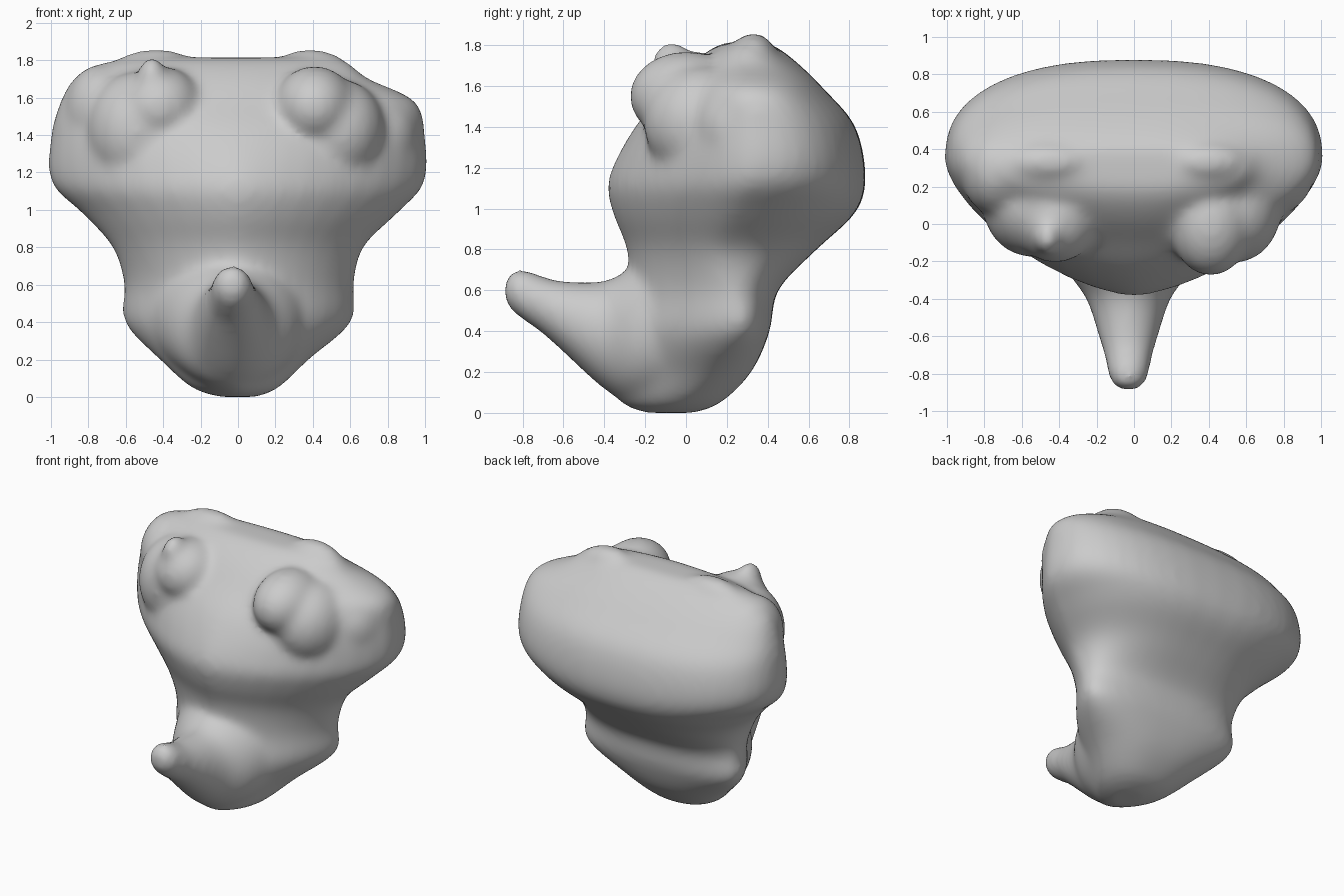
import bpy, bmesh, math
from mathutils import Matrix, Vector

cube = bpy.data.objects.get("Cube")
if cube:
    bpy.data.objects.remove(cube, do_unlink=True)

SIDES = 40
bm = bmesh.new()


def blend(a, b, c, d, t):
    """Smooth interpolation between rows b and c."""
    return [q + t / 2 * (r - p + t * (2 * p - 5 * q + 4 * r - s + t * (3 * (q - r) + s - p)))
            for p, q, r, s in zip(a, b, c, d)]


def refine(rows, steps=4):
    out = []
    for i in range(len(rows) - 1):
        a, d = rows[max(i - 1, 0)], rows[min(i + 2, len(rows) - 1)]
        out += [blend(a, rows[i], rows[i + 1], d, k / steps) for k in range(steps)]
    return out + [list(rows[-1])]


def loft(rings):
    loops = [[bm.verts.new(p) for p in ring] for ring in rings]
    for a, b in zip(loops, loops[1:]):
        for i in range(SIDES):
            j = (i + 1) % SIDES
            bm.faces.new((a[i], a[j], b[j], b[i]))
    bm.faces.new(loops[0][::-1])
    bm.faces.new(loops[-1])


def trunk_ring(row):
    z, left, right, front, back, mid = row
    # wedge-shaped front that rounds out towards the top, boxier back
    wedge = 1.3 - 0.25 * min(max((z - 1.2) / 0.4, 0), 1)
    ring = []
    for i in range(SIDES):
        a = math.tau * i / SIDES
        c, s = math.cos(a), math.sin(a)
        e = 0.82 if s > 0 else wedge
        x = math.copysign(abs(c) ** e, c) * (right if c > 0 else left)
        y = mid + math.copysign(abs(s) ** e, s) * (back - mid if s > 0 else mid - front)
        ring.append((x, y, z))
    return ring


def horn_ring(row):
    y, half, low, high = row
    return [(-0.03 + half * math.cos(math.tau * i / SIDES), y,
             (low + high) / 2 + (high - low) / 2 * math.sin(math.tau * i / SIDES))
            for i in range(SIDES)]


def lump(x, y, z, rx, ry, rz, tilt=0):
    m = (Matrix.Translation(Vector((x, y, z))) @ Matrix.Rotation(tilt, 4, "Y")
         @ Matrix.Diagonal((rx, ry, rz, 1)))
    bmesh.ops.create_uvsphere(bm, u_segments=24, v_segments=16, radius=1, matrix=m)


# Trunk: height, left and right width, front, back, depth of widest point
loft([trunk_ring(r) for r in refine([
    (0, .1, .1, -.2, .04, -.08),
    (.05, .25, .22, -.32, .17, -.04),
    (.2, .42, .38, -.34, .32, .1),
    (.4, .61, .61, -.33, .41, .25),
    (.6, .61, .62, -.28, .45, .22),
    (.8, .67, .67, -.29, .64, .18),
    (.98, .83, .85, -.36, .83, .25),
    (1.15, 1, 1, -.38, .88, .33),
    (1.4, 1, 1, -.25, .83, .35),
    (1.58, .95, .95, -.09, .68, .33),
    (1.7, .88, .7, .02, .56, .31),
    (1.78, .74, .6, .12, .46, .29),
    (1.815, .55, .5, .2, .39, .29),
])])

# Forward horn: depth, half width, underside, top
loft([horn_ring(r) for r in refine([
    (-.89, .03, .56, .63),
    (-.865, .08, .51, .685),
    (-.8, .11, .455, .705),
    (-.7, .13, .385, .67),
    (-.6, .16, .295, .645),
    (-.4, .225, .115, .645),
    (-.25, .33, .04, .72),
    (0, .45, .05, .85),
])])

# Brow bulges
lump(.41, .0, 1.55, .22, .28, .22)
lump(.54, .08, 1.42, .25, .29, .28)
lump(-.42, .03, 1.55, .23, .24, .22)
lump(-.54, .1, 1.42, .27, .28, .32)
lump(-.46, -.07, 1.7, .08, .1, .12)
# Shoulder lobes
lump(.76, .3, 1.39, .21, .25, .25)
lump(-.73, .29, 1.52, .2, .25, .26)
# Crown ridges
lump(.4, .33, 1.74, .21, .11, .12, math.radians(4))
lump(-.46, .33, 1.74, .24, .11, .12, math.radians(-4))

bmesh.ops.recalc_face_normals(bm, faces=bm.faces)
mesh = bpy.data.meshes.new("blob_body")
bm.to_mesh(mesh)
bm.free()
body = bpy.data.objects.new("blob_body", mesh)
bpy.context.scene.collection.objects.link(body)

clay = bpy.data.materials.new("grey_clay")
clay.use_nodes = True
grey = (.6, .6, .6, 1)
clay.diffuse_color = grey
clay.node_tree.nodes["Principled BSDF"].inputs["Base Color"].default_value = grey
mesh.materials.append(clay)

# Fuse the parts into one soft skin
fuse = body.modifiers.new("fuse", "REMESH")
fuse.mode = "VOXEL"
fuse.voxel_size = 0.022
fuse.use_smooth_shade = True
soften = body.modifiers.new("soften", "SMOOTH")
soften.factor = 0.5
soften.iterations = 24

bpy.context.view_layer.objects.active = body
body.select_set(True)
for name in ("fuse", "soften"):
    bpy.ops.object.modifier_apply(modifier=name)
bpy.ops.object.shade_smooth()
